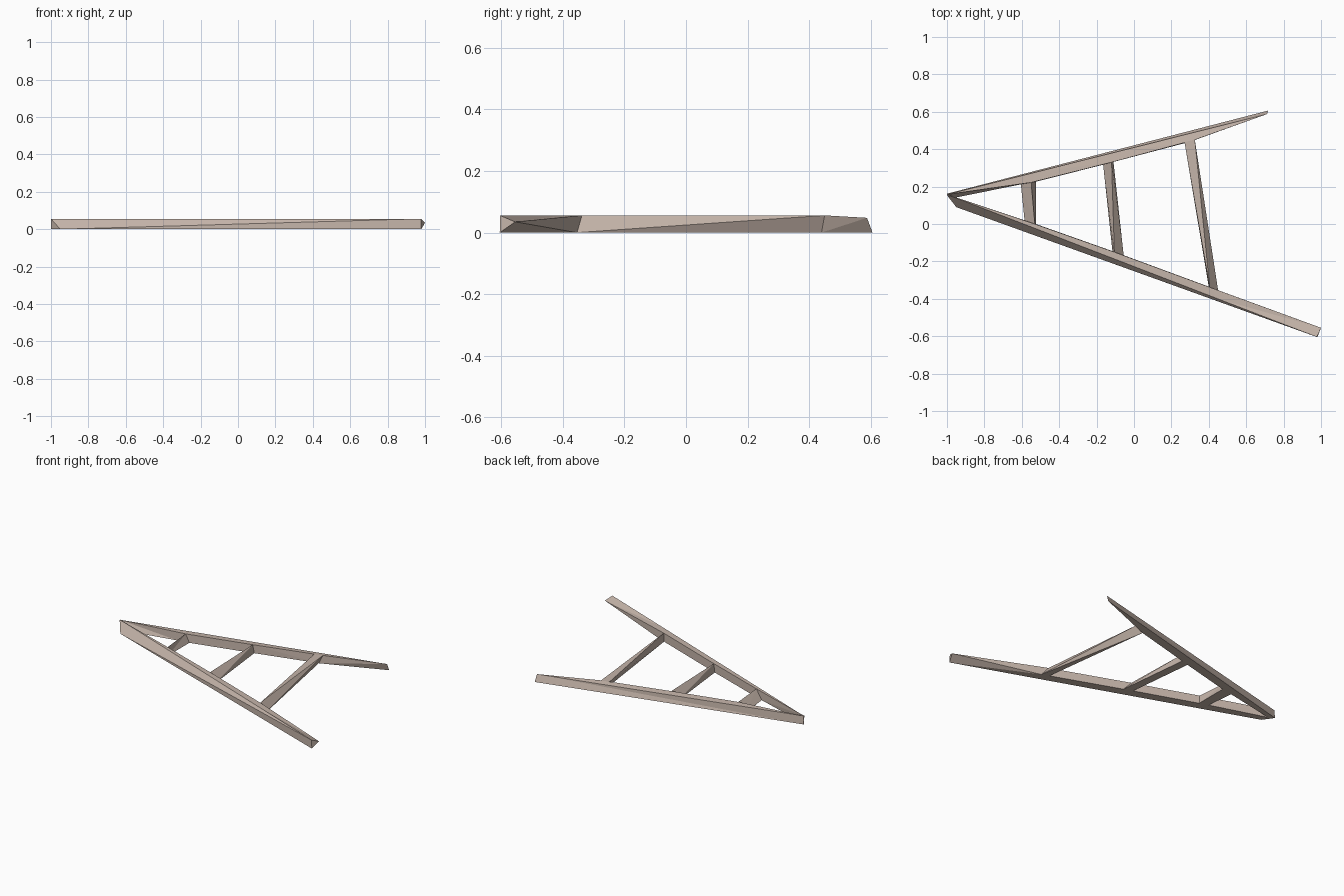
import bpy, bmesh
from mathutils import Vector

if "Cube" in bpy.data.objects:
    bpy.data.objects.remove(bpy.data.objects["Cube"])

H = 0.056  # overall bar height

# Weathered wood colour
wood = bpy.data.materials.new("wood")
wood.diffuse_color = (0.56, 0.46, 0.40, 1)
wood.use_nodes = True
wood.node_tree.nodes["Principled BSDF"].inputs["Base Color"].default_value = wood.diffuse_color


def make_bar(name, sections, flip=False):
    """Loft a triangulated bar through matching cross-sections and cap it."""
    bm = bmesh.new()
    rings = [[bm.verts.new(p) for p in s] for s in sections]
    n = len(rings[0])
    for a, b in zip(rings, rings[1:]):
        for i in range(n):
            j = (i + 1) % n
            if flip:
                tris = (a[i], a[j], b[j]), (a[i], b[j], b[i])
            else:
                tris = (a[i], a[j], b[i]), (a[j], b[j], b[i])
            for t in tris:
                bm.faces.new(t)
    caps = [bm.faces.new(rings[0]), bm.faces.new(rings[-1][::-1])]
    bmesh.ops.triangulate(bm, faces=caps)
    bmesh.ops.remove_doubles(bm, verts=bm.verts[:], dist=0.0005)
    bmesh.ops.recalc_face_normals(bm, faces=bm.faces[:])
    mesh = bpy.data.meshes.new(name)
    bm.to_mesh(mesh)
    bm.free()
    mesh.materials.append(wood)
    obj = bpy.data.objects.new(name, mesh)
    bpy.context.collection.objects.link(obj)


def make_pole(name, top, bottom, tip_inner, knots, end_inner):
    """Pole with a straight two-triangle outer side; inner side bends at the rungs.
    Each knot is an inner bottom point and an inner top point."""
    t0, t1, b0, b1 = [Vector(p) for p in top + bottom]
    sections = [[t0, b0, b0, tip_inner, t0]]
    for low, high in knots:
        f = (low[0] - t0.x) / (t1.x - t0.x)
        sections.append([t0.lerp(t1, f), b0.lerp(t1, f), b0.lerp(b1, f),
                         (*low, 0), (*high, H)])
    sections.append([t1, t1, b1, end_inner, end_inner])
    make_bar(name, sections)


# Two long poles meeting at the narrow end
make_pole("back_pole",
          top=[(-1, 0.158, H), (0.712, 0.588, 0.048)],
          bottom=[(-1, 0.162, 0), (0.716, 0.606, 0)],
          tip_inner=(-0.96, 0.14, 0),
          knots=[((-0.605, 0.212), (-0.55, 0.222)), ((-0.525, 0.226), (-0.55, 0.222)),
                 ((-0.165, 0.317), (-0.12, 0.330)), ((-0.11, 0.332), (-0.12, 0.330)),
                 ((0.30, 0.440), (0.27, 0.435)), ((0.30, 0.440), (0.325, 0.450))],
          end_inner=(0.712, 0.588, 0.048))
make_pole("front_pole",
          top=[(-1, 0.158, H), (0.978, -0.604, H)],
          bottom=[(-0.95, 0.09, 0), (0.98, -0.605, 0)],
          tip_inner=(-0.95, 0.136, 0),
          knots=[((-0.585, 0.02), (-0.53, 0.0)), ((-0.525, 0.0), (-0.53, 0.0)),
                 ((-0.115, -0.145), (-0.105, -0.150)), ((-0.055, -0.167), (-0.105, -0.150)),
                 ((0.40, -0.335), (0.405, -0.338)), ((0.45, -0.354), (0.405, -0.338))],
          end_inner=(1.0, -0.555, 0.035))

# End block closing the narrow end
make_bar("nose_block", [
    [(-1, 0.16, H), (-1, 0.154, H), (-0.96, 0.143, H)],
    [(-1, 0.16, 0), (-0.95, 0.09, 0), (-0.95, 0.136, 0)]])

# Three wedge-shaped rungs, back end then front end
make_bar("short_rung", [
    [(-0.605, 0.213, 0), (-0.55, 0.223, H), (-0.525, 0.228, 0)],
    [(-0.585, 0.018, 0), (-0.53, -0.002, H), (-0.525, -0.003, 0)]], flip=True)
make_bar("middle_rung", [
    [(-0.165, 0.318, 0), (-0.12, 0.332, H), (-0.11, 0.334, 0)],
    [(-0.115, -0.148, 0), (-0.105, -0.152, H), (-0.055, -0.170, 0)]], flip=True)
make_bar("long_rung", [
    [(0.27, 0.437, H), (0.325, 0.452, H), (0.30, 0.443, 0)],
    [(0.40, -0.338, 0), (0.405, -0.340, H), (0.45, -0.357, 0)]], flip=True)
